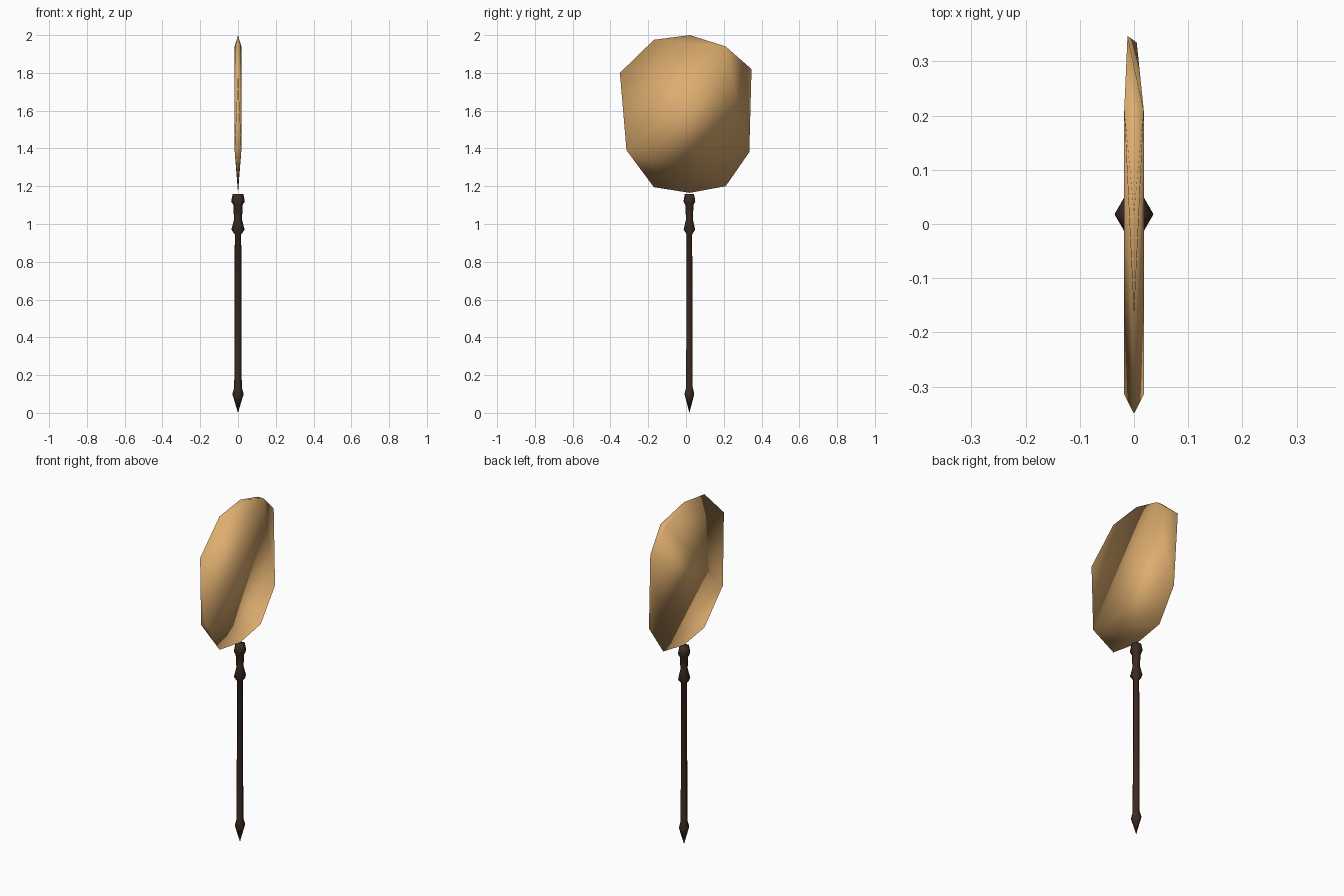
import bpy
import bmesh
from math import cos, sin, pi

cube = bpy.data.objects.get("Cube")
if cube:
    bpy.data.objects.remove(cube, do_unlink=True)


def make_material(name, rgb):
    mat = bpy.data.materials.new(name)
    mat.use_nodes = True
    mat.diffuse_color = (*rgb, 1)
    mat.node_tree.nodes["Principled BSDF"].inputs["Base Color"].default_value = (*rgb, 1)
    return mat


def make_object(name, bm, mat):
    bmesh.ops.recalc_face_normals(bm, faces=bm.faces)
    for face in bm.faces:
        face.smooth = True
    mesh = bpy.data.meshes.new(name)
    bm.to_mesh(mesh)
    bm.free()
    mesh.materials.append(mat)
    obj = bpy.data.objects.new(name, mesh)
    bpy.context.collection.objects.link(obj)
    return obj


tan = make_material("warm tan", (0.73, 0.42, 0.16))
brown = make_material("dark brown", (0.045, 0.023, 0.015))

# Fan blade: thin-edged outline swelling to a diagonal ridge on both sides
HALF = 0.018
rim = [(0, -0.35, 1.80), (0, -0.17, 1.975), (0, 0.02, 2.0), (-0.012, 0.347, 1.82),
       (0.005, 0.335, 1.38), (0, 0.21, 1.20), (0, 0.02, 1.165), (0, -0.17, 1.195)]
ridge = [(-0.315, 1.39), (0.21, 1.94)]
bm = bmesh.new()
for co in rim:
    bm.verts.new(co)
for y, z in ridge:
    for side in (-HALF, HALF):
        bm.verts.new((side, y, z))
bmesh.ops.convex_hull(bm, input=bm.verts)
make_object("fan_blade", bm, tan)

# Handle: six-sided turned profile of (radius, height)
SIDES = 6
CENTRE_Y = 0.018
profile = [(0.03, 0.10), (0.020, 0.135), (0.017, 0.945), (0.035, 0.97),
           (0.021, 1.025), (0.025, 1.10), (0.036, 1.12), (0.028, 1.16)]
bm = bmesh.new()
rings = [[bm.verts.new((r * cos(2 * pi * i / SIDES), CENTRE_Y + r * sin(2 * pi * i / SIDES), z))
          for i in range(SIDES)] for r, z in profile]
tip = bm.verts.new((0, CENTRE_Y, 0))
for i in range(SIDES):
    j = (i + 1) % SIDES
    bm.faces.new((tip, rings[0][j], rings[0][i]))
    for low, high in zip(rings, rings[1:]):
        bm.faces.new((low[i], low[j], high[j], high[i]))
bm.faces.new(rings[-1])
make_object("handle", bm, brown)
